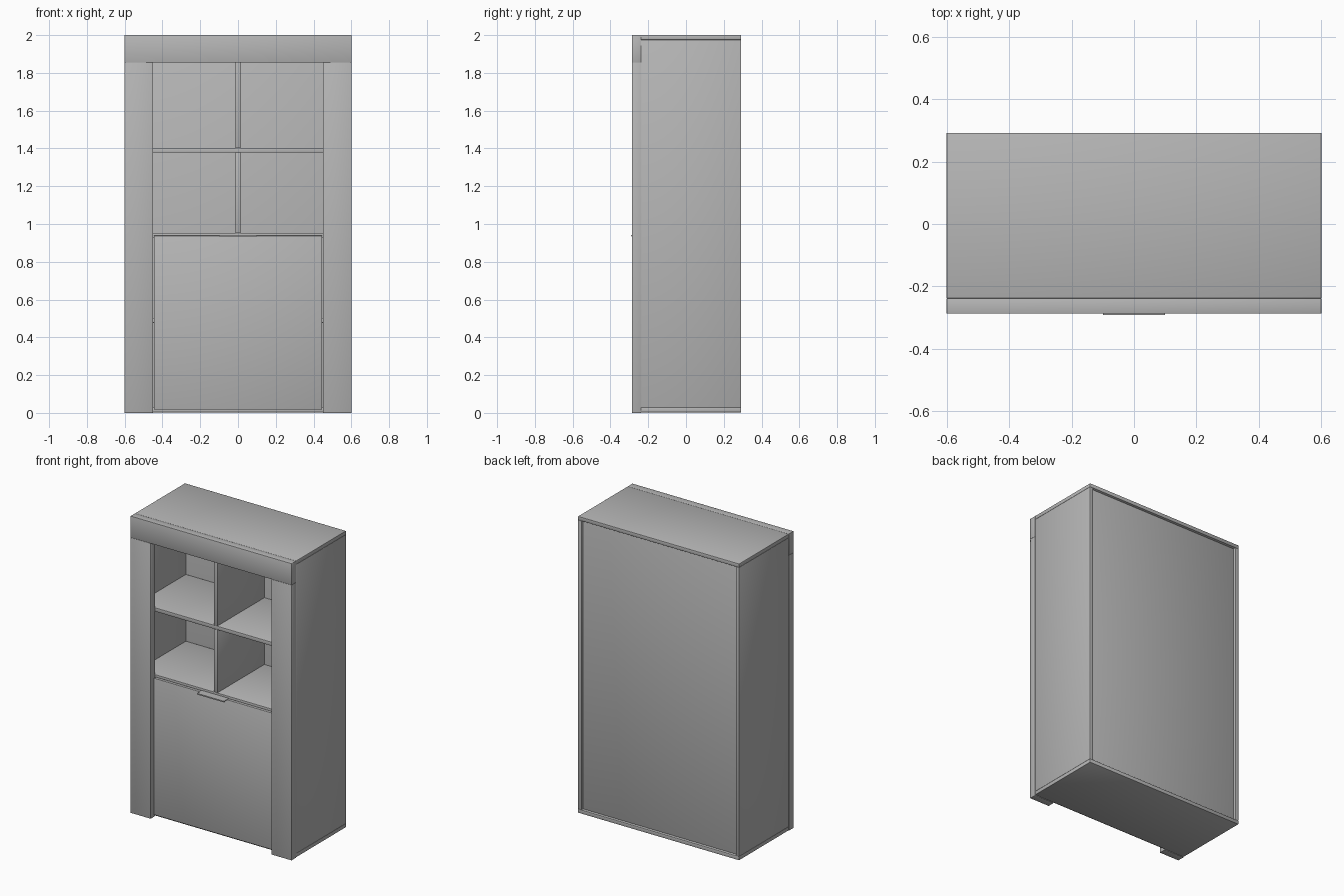
import bpy

if "Cube" in bpy.data.objects:
    bpy.data.objects.remove(bpy.data.objects["Cube"])

BACK, BODY_FRONT, FRAME_FRONT = 0.292, -0.238, -0.287   # key depths
T = 0.025                                               # board thickness

grey = bpy.data.materials.new("dark_grey")
grey.diffuse_color = (0.47, 0.47, 0.47, 1)
grey.use_nodes = True
grey.node_tree.nodes["Principled BSDF"].inputs["Base Color"].default_value = grey.diffuse_color


def box(name, x, y, z, bevel=0.0015):
    """Board from (min, max) ranges with finely eased, softly shaded edges."""
    bpy.ops.mesh.primitive_cube_add(size=1)
    ob = bpy.context.object
    ob.name = name
    for v in ob.data.vertices:
        v.co = [r[0] + (c + 0.5) * (r[1] - r[0]) for c, r in zip(v.co, (x, y, z))]
    ob.data.materials.append(grey)
    if bevel:
        mod = ob.modifiers.new("eased_edges", "BEVEL")
        mod.width, mod.segments = bevel, 2
        bpy.ops.object.shade_smooth()
    return ob


body = (BODY_FRONT, BACK)
inside = (BODY_FRONT, 0.266)
frame = (FRAME_FRONT, BODY_FRONT)

# carcass: top and bottom run full width, sides sit between them
box("top_panel", (-0.6, 0.6), body, (2 - T, 2))
box("bottom_panel", (-0.6, 0.6), body, (0.003, 0.003 + T))
box("back_panel", (-0.6 + T, 0.6 - T), (0.266, 0.274), (0.003 + T, 2 - T))

# mirrored sides and front columns
for side, s in (("left", -1), ("right", 1)):
    box(side + "_side_panel", sorted((s * (0.6 - T), s * 0.6)), body, (0.003 + T, 2 - T))
    box(side + "_front_column", sorted((s * 0.45, s * 0.6)), frame, (0, 1.855))

# header across the front
box("front_header", (-0.6, 0.6), frame, (1.855, 2))

# shelves, the lowest hidden behind the door
for name, top in (("door_shelf", 0.502), ("lower_shelf", 0.953), ("upper_shelf", 1.403)):
    box(name, (-0.6 + T, 0.6 - T), inside, (top - T, top))

# vertical dividers of the open compartments
box("lower_divider", (-T / 2, T / 2), inside, (0.953, 1.403 - T))
box("upper_divider", (-T / 2, T / 2), inside, (1.403, 2 - T))

# door between the columns
box("door", (-0.445, 0.445), (-0.258, BODY_FRONT), (0.017, 0.938))

# handle: thin angle strip over the door top with a short lip
box("handle_plate", (-0.1, 0.1), (-0.292, -0.24), (0.938, 0.941), 0)
box("handle_lip", (-0.1, 0.1), (-0.292, -0.289), (0.933, 0.938), 0)
